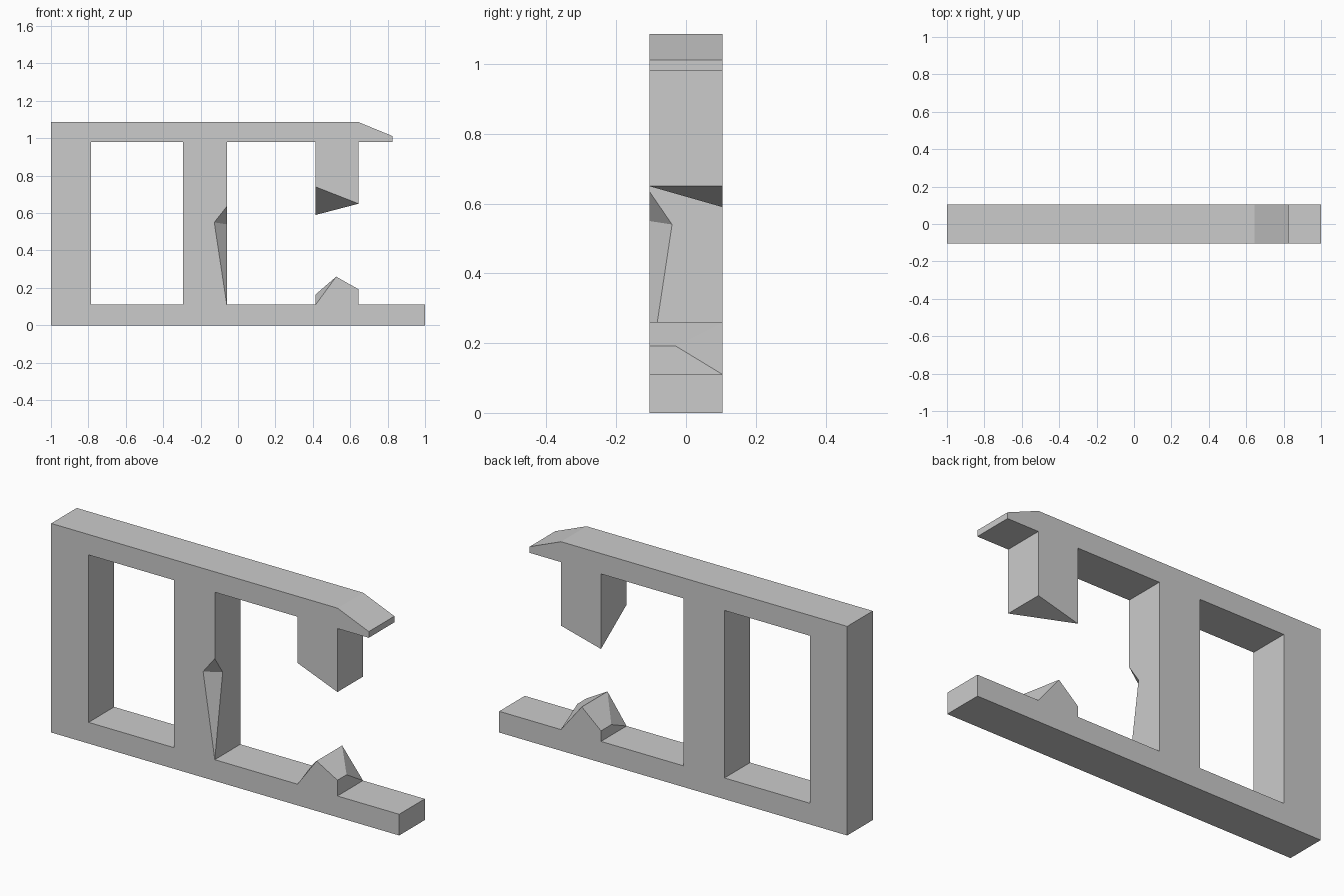
import bpy
import bmesh
from mathutils import Vector

if "Cube" in bpy.data.objects:
    bpy.data.objects.remove(bpy.data.objects["Cube"])

F, B = -0.105, 0.105          # front and back planes
LOW, HIGH = 0.11, 0.98        # inner edges of the two rails
bm = bmesh.new()


def face(*pts):
    bm.faces.new([bm.verts.new(p) for p in pts])


def walls(points, closed=False):
    """Straight front-to-back walls along an x/z path."""
    ends = points[1:] + points[:1] if closed else points[1:]
    for (x1, z1), (x2, z2) in zip(points, ends):
        face((x1, F, z1), (x2, F, z2), (x2, B, z2), (x1, B, z1))


# Outer frame, from the upper stub round to the lower stub
walls([(0.645, 0.65), (0.645, HIGH), (0.825, HIGH), (0.825, 1.012), (0.645, 1.086),
       (-1, 1.086), (-1, 0), (1, 0), (1, LOW), (0.645, LOW)])
# Rail edges inside the broken bay
for z in (LOW, HIGH):
    walls([(-0.06, z), (0.415, z)])
# Left window
walls([(-0.785, LOW), (-0.295, LOW), (-0.295, HIGH), (-0.785, HIGH)], closed=True)

# Upper broken stub: left side and slanted underside
fl, fr = (0.415, F, 0.74), (0.645, F, 0.65)
bl, br = (0.415, B, 0.59), (0.645, B, 0.65)
face((0.415, F, HIGH), (0.415, B, HIGH), bl, fl)
face(fl, fr, bl)
face(fr, br, bl)

# Lower broken stub: a ridge with two opposite corners broken away
ridge_f, ridge_b = (0.525, F, 0.26), (0.525, B, 0.26)
for x, z, near, mid, far, r_near, r_far in (
        (0.645, 0.192, F, -0.03, B, ridge_f, ridge_b),
        (0.415, 0.165, B, 0.02, F, ridge_b, ridge_f)):
    corner, shoulder, foot = (x, near, z), (x, mid, z), (x, far, LOW)
    face((x, near, LOW), foot, shoulder, corner)
    face(r_near, r_far, shoulder, corner)
    face(r_far, shoulder, foot)

# Middle post: right side with a long chip out of the front edge
base, tip = (-0.06, F, LOW), (-0.06, F, 0.635)
chip_front, chip_side = (-0.127, F, 0.55), (-0.06, -0.04, 0.54)
face(base, chip_side, tip, (-0.06, F, HIGH), (-0.06, B, HIGH), (-0.06, B, LOW))
face(tip, chip_front, chip_side)
face(chip_front, base, chip_side)

# Weld, then fill the flat front and back
bmesh.ops.remove_doubles(bm, verts=bm.verts[:], dist=0.0005)
for y in (F, B):
    rim = [e for e in bm.edges if e.is_boundary
           and all(abs(v.co.y - y) < 0.001 for v in e.verts)]
    bmesh.ops.triangle_fill(bm, edges=rim, use_beauty=True, normal=Vector((0, y, 0)).normalized())
bmesh.ops.recalc_face_normals(bm, faces=bm.faces[:])

mesh = bpy.data.meshes.new("broken_railing")
bm.to_mesh(mesh)
bm.free()
bpy.context.collection.objects.link(bpy.data.objects.new("broken_railing", mesh))
